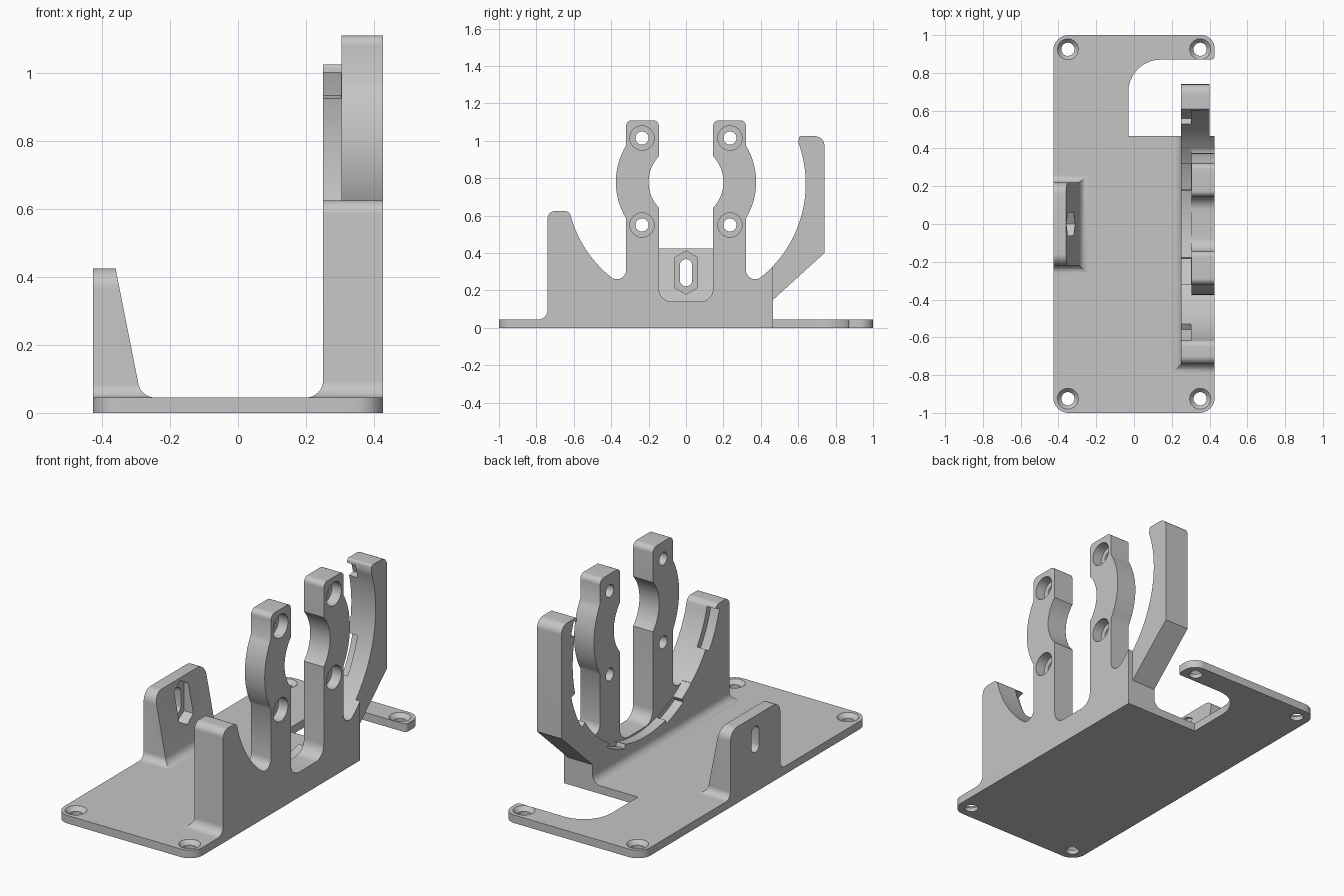
import bpy, bmesh
from math import sin, cos, radians, tan
from mathutils import Vector, Matrix

if "Cube" in bpy.data.objects:
    bpy.data.objects.remove(bpy.data.objects["Cube"], do_unlink=True)

grey = bpy.data.materials.new("plain_grey")
grey.use_nodes = True
COLOUR = (0.56, 0.56, 0.56, 1)
grey.diffuse_color = COLOUR
grey.node_tree.nodes["Principled BSDF"].inputs["Base Color"].default_value = COLOUR


def arc(cx, cy, r, a0, a1, n=16):
    angles = [radians(a0 + (a1 - a0) * i / n) for i in range(n + 1)]
    return [(cx + r * cos(a), cy + r * sin(a)) for a in angles]


def rounded(corners, n=8):
    """Outline whose corners are (u, v) or (u, v, radius)."""
    out = []
    for i, c in enumerate(corners):
        p = Vector(c[:2])
        if len(c) < 3:
            out.append(tuple(p))
            continue
        d0 = (Vector(corners[i - 1][:2]) - p).normalized()
        d1 = (Vector(corners[(i + 1) % len(corners)][:2]) - p).normalized()
        half = d0.angle(d1) / 2
        centre = p + (d0 + d1).normalized() * c[2] / sin(half)
        start = (p + d0 * c[2] / tan(half) - centre).normalized()
        end = (p + d1 * c[2] / tan(half) - centre).normalized()
        for k in range(n + 1):
            t = k / n
            spoke = start.lerp(end, t).normalized()
            out.append(tuple(centre + spoke * c[2]))
    return out


def finish(name, bm):
    bmesh.ops.recalc_face_normals(bm, faces=bm.faces)
    mesh = bpy.data.meshes.new(name)
    bm.to_mesh(mesh)
    bm.free()
    mesh.materials.append(grey)
    obj = bpy.data.objects.new(name, mesh)
    bpy.context.collection.objects.link(obj)
    return obj


def prism(name, outline, axis, lo, hi):
    """Extrude an outline along axis 0 (y,z), 1 (x,z) or 2 (x,y)."""
    bm = bmesh.new()

    def ring(level):
        verts = []
        for p in outline:
            co = list(p)
            co.insert(axis, level)
            verts.append(bm.verts.new(co))
        return verts
    a, b = ring(lo), ring(hi)
    bm.faces.new(a)
    bm.faces.new(b[::-1])
    for i in range(len(a)):
        bm.faces.new((a[i - 1], a[i], b[i], b[i - 1]))
    return finish(name, bm)


def drill(centre, r0, r1, depth, axis):
    bm = bmesh.new()
    turn = Matrix.Rotation(radians(90), 4, 'Y') if axis == 0 else Matrix()
    bmesh.ops.create_cone(bm, cap_ends=True, segments=32, radius1=r0, radius2=r1,
                          depth=depth, matrix=Matrix.Translation(centre) @ turn)
    return finish("cutter", bm)


def combine(obj, cutter, operation='DIFFERENCE'):
    mod = obj.modifiers.new("cut", 'BOOLEAN')
    mod.operation, mod.object, mod.solver = operation, cutter, 'EXACT'
    bpy.context.view_layer.update()
    graph = bpy.context.evaluated_depsgraph_get()
    mesh = bpy.data.meshes.new_from_object(obj.evaluated_get(graph))
    obj.modifiers.clear()
    obj.data = mesh
    bpy.data.objects.remove(cutter, do_unlink=True)


EDGE = 0.427     # half width
TOP = 0.045      # base plate thickness
CZ = 0.77        # height of the cradle centre
BORE = 0.64      # cradle radius

# Base plate with a bay cut in from one side, and countersunk corner holes
base = prism("base_plate", rounded([
    (-EDGE, -1, .08), (EDGE, -1, .08), (EDGE, .465), (-.03, .465),
    (-.03, .87, .17), (EDGE, .87, .02), (EDGE, 1, .07), (-EDGE, 1, .08)]), 2, 0, TOP)
for x in (-.35, .35):
    for y in (-.925, .925):
        combine(base, drill((x, y, 0), .035, .035, .2, 2))
        combine(base, drill((x, y, .035), .033, .06, .03, 2))

# Cradle wall: slot, clamp post and half of the central gap, then mirrored
half = arc(-.37, .31, .05, 218, 360, 10)
half += arc(0, .78, .375, 211.4, 148.6)
half += rounded([(-.32, 1), (-.32, 1.11, .03), (-.145, 1.11, .03), (-.145, 1)])[1:-1]
half += arc(0, .78, .2, 136.5, 223.5)
half += arc(-.075, .21, .07, 180, 270, 8)
mirrored = [(-y, z) for y, z in reversed(half)]
front_arm = rounded([(-.82, .02), (-.82, TOP), (-.74, TOP, .05), (-.74, .625, .04),
                     (-.622, .625, .035), (-.605, .555)])[:-1]
back_arm = rounded([(.601, .989), (.605, 1.025, .012), (.74, 1.025, .05),
                    (.74, .40), (.465, .15), (.465, .02)])[1:]
outline = (front_arm + arc(0, CZ, BORE, 199, 229) + half + mirrored
           + arc(0, CZ, BORE, 311, 380, 28) + back_arm)
wall = prism("cradle_wall", outline, 0, .15, .5)
section = rounded([(.18, .02), (.18, TOP), (.25, TOP, .05), (.25, 1.3), (EDGE, 1.3), (EDGE, .02)])
combine(wall, prism("cutter", section, 1, -1, 1), 'INTERSECT')

# Cradle recess behind the posts, and the slimmer back arm
recess = arc(0, CZ, BORE + .001, 231, 309, 32) + [(.4, 1.3), (-.4, 1.3)]
combine(wall, prism("cutter", recess, 0, .1, .305))
combine(wall, prism("cutter", [(.465, .05), (.9, .05), (.9, 1.3), (.465, 1.3)], 0, .40, .6))

# Locking notches round the cradle
for a0, a1, depth in ((195, 214, .035), (326, 345, .035), (14, 21, .035),
                      (240, 254, .025), (286, 300, .025)):
    sector = arc(0, CZ, BORE + depth, a0, a1, 8) + arc(0, CZ, BORE - .02, a1, a0, 8)
    combine(wall, prism("cutter", sector, 0, .1, .303))

# Counterbored clamp holes
for y in (-.235, .235):
    for z in (.55, 1.015):
        combine(wall, drill((.36, y, z), .035, .035, .4, 0))
        combine(wall, drill((.42, y, z), .065, .065, .1, 0))

# Side bracket: sloped section crossed with a rounded front outline
bracket = prism("side_bracket", rounded([
    (-EDGE, .02), (-EDGE, .425), (-.36, .425), (-.285, TOP, .05),
    (-.2, TOP), (-.2, .02)]), 1, -.4, .4)
face = rounded([(-.3, .02), (-.3, TOP), (-.22, TOP, .04), (-.22, .425, .06),
                (.22, .425, .06), (.22, TOP, .04), (.3, TOP), (.3, .02)])
combine(bracket, prism("cutter", face, 0, -.6, -.1), 'INTERSECT')

# Adjusting slot with a long hexagonal nut pocket
slot = arc(0, .335, .033, 0, 180, 10) + arc(0, .255, .033, 180, 360, 10)
combine(bracket, prism("cutter", slot, 0, -.6, -.1))
pocket = [(0, .18), (.062, .216), (.062, .376), (0, .412), (-.062, .376), (-.062, .216)]
combine(bracket, prism("cutter", pocket, 0, -.375, -.1))

for obj in (base, wall, bracket):
    bpy.ops.object.select_all(action='DESELECT')
    obj.select_set(True)
    bpy.context.view_layer.objects.active = obj
    bpy.ops.object.shade_smooth_by_angle(angle=radians(30))
